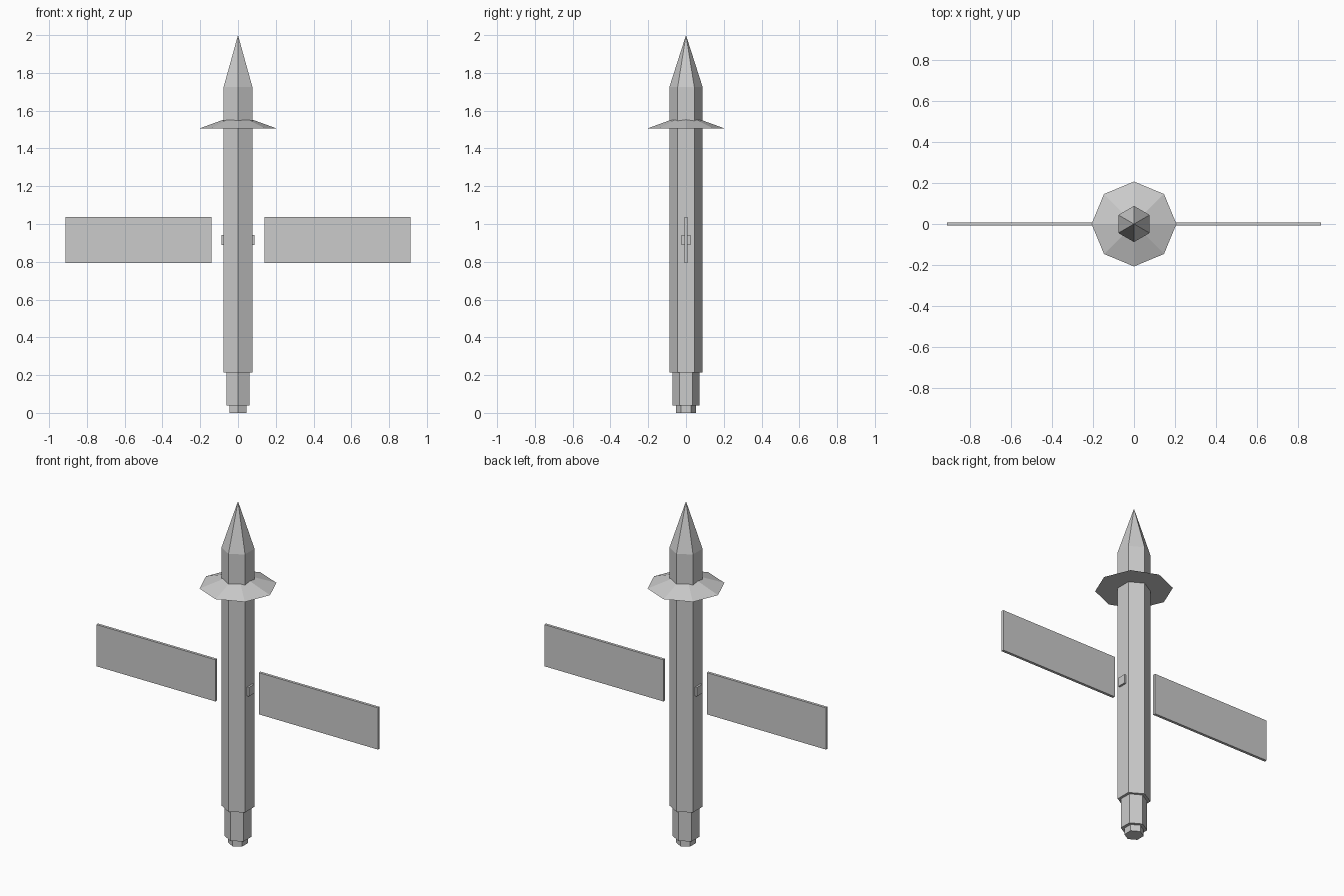
import bpy, bmesh, math

if "Cube" in bpy.data.objects:
    bpy.data.objects.remove(bpy.data.objects["Cube"])


def finish(name, bm):
    bmesh.ops.recalc_face_normals(bm, faces=bm.faces)
    mesh = bpy.data.meshes.new(name)
    bm.to_mesh(mesh)
    bm.free()
    obj = bpy.data.objects.new(name, mesh)
    bpy.context.collection.objects.link(obj)
    return obj


def prism(name, sides, r0, z0, r1, z1):
    """Closed prism, or a cone when r1 is 0, with a corner on the +y axis."""
    bm = bmesh.new()
    angles = [math.pi / 2 + math.tau * i / sides for i in range(sides)]

    def ring(r, z):
        return [bm.verts.new((r * math.cos(a), r * math.sin(a), z)) for a in angles]

    low = ring(r0, z0)
    bm.faces.new(low)
    top = ring(r1, z1) if r1 else [bm.verts.new((0, 0, z1))]
    if r1:
        bm.faces.new(top)
    for i in range(sides):
        j = (i + 1) % sides
        bm.faces.new([low[i], low[j], top[j], top[i]] if r1 else [low[i], low[j], top[0]])
    return finish(name, bm)


def box(name, lo, hi):
    bm = bmesh.new()
    bmesh.ops.create_cube(bm, size=1)
    for v in bm.verts:
        v.co = [(a + b) / 2 + c * (b - a) for a, b, c in zip(lo, hi, v.co)]
    return finish(name, bm)


# Hexagonal body, stepped tail and pointed nose
prism("tail_nozzle", 6, 0.052, 0.0, 0.052, 0.038)
prism("tail_section", 6, 0.071, 0.038, 0.071, 0.215)
prism("body", 6, 0.088, 0.215, 0.088, 1.725)
prism("nose_cone", 6, 0.088, 1.725, 0, 2.0)

# Eight-sided dish around the upper body
prism("dish_collar", 8, 0.207, 1.505, 0, 1.58)

# Small mount running through the body
box("panel_mount", (-0.088, -0.025, 0.89), (0.088, 0.025, 0.942))

# Mirrored pair of flat panels
panel = box("side_panels", (0.14, -0.008, 0.793), (0.912, 0.008, 1.037))
panel.modifiers.new("mirror", "MIRROR").use_axis[0] = True
